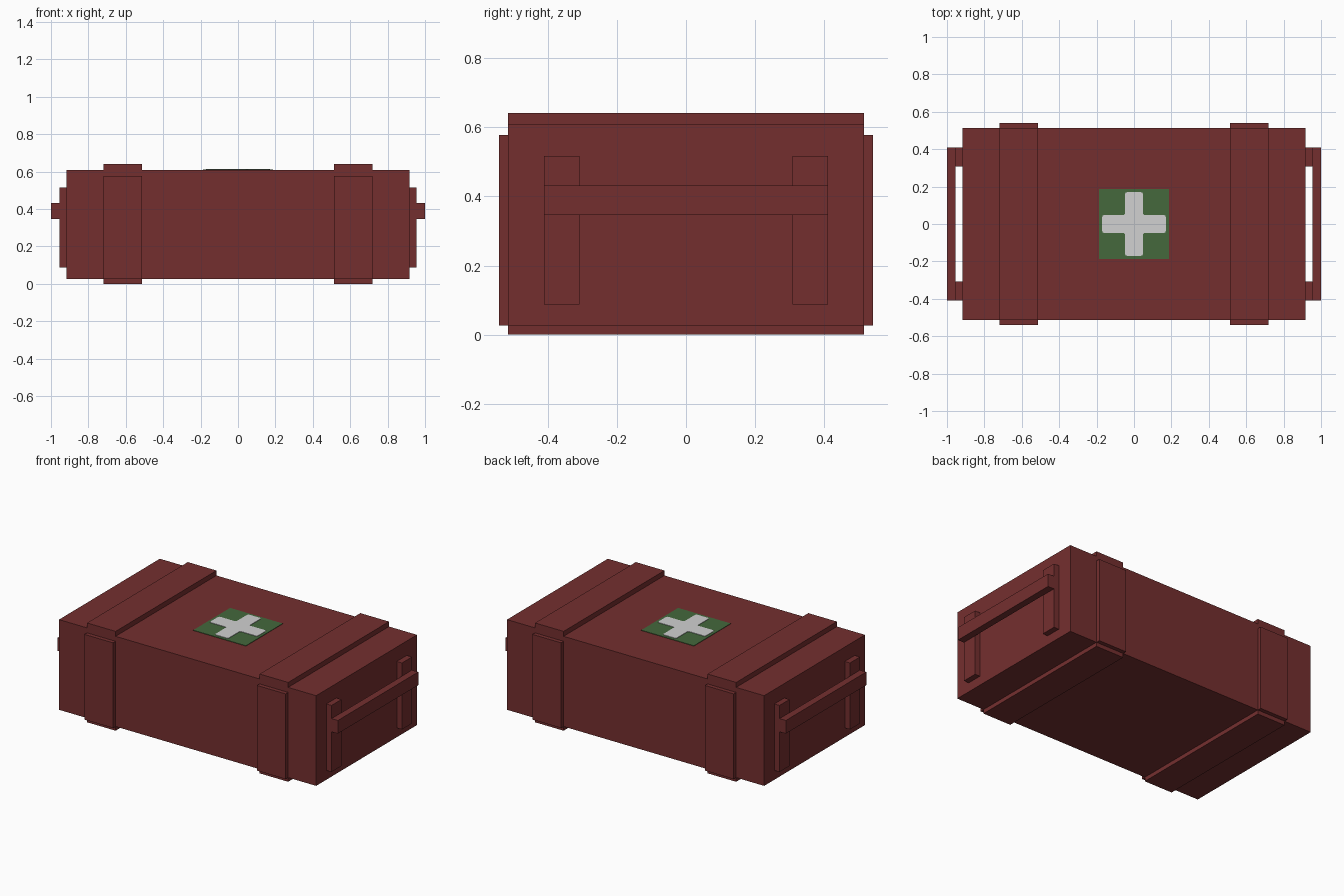
import bpy, bmesh

if "Cube" in bpy.data.objects:
    bpy.data.objects.remove(bpy.data.objects["Cube"])


def mat(name, r, g, b):
    m = bpy.data.materials.new(name)
    m.diffuse_color = (r, g, b, 1)
    m.use_nodes = True
    m.node_tree.nodes["Principled BSDF"].inputs["Base Color"].default_value = m.diffuse_color
    return m


RED = mat("dark red paint", 0.175, 0.028, 0.028)
GREEN = mat("sign green", 0.058, 0.14, 0.046)
WHITE = mat("sign white", 0.64, 0.64, 0.64)


def finish(name, bm, material):
    bmesh.ops.recalc_face_normals(bm, faces=bm.faces)
    me = bpy.data.meshes.new(name)
    bm.to_mesh(me)
    bm.free()
    me.materials.append(material)
    ob = bpy.data.objects.new(name, me)
    bpy.context.collection.objects.link(ob)
    return ob


def box(name, x, y, z, material=RED):
    """Box from (min, max) ranges on each axis."""
    bm = bmesh.new()
    bmesh.ops.create_cube(bm, size=1)
    for v in bm.verts:
        v.co = [r[0] if c < 0 else r[1] for c, r in zip(v.co, (x, y, z))]
    return finish(name, bm, material)


def span(s, a, b):
    return tuple(sorted((s * a, s * b)))


# Crate body
box("crate_body", (-0.918, 0.918), (-0.514, 0.514), (0.027, 0.609))

for s, side in ((-1, "left"), (1, "right")):
    # Battens wrapped around the crate
    bx = span(s, 0.514, 0.718)
    box(side + "_top_batten", bx, (-0.514, 0.514), (0.609, 0.641))
    box(side + "_bottom_batten", bx, (-0.514, 0.514), (0.0, 0.027))
    for t, end in ((-1, "front"), (1, "back")):
        box(f"{side}_{end}_batten", bx, span(t, 0.514, 0.54), (0.027, 0.577))
        # Handle mounts
        box(f"{side}_{end}_handle_mount", span(s, 0.918, 0.955),
            span(t, 0.308, 0.41), (0.087, 0.516))
    # Handle bar
    box(side + "_handle_bar", span(s, 0.955, 1.0), (-0.41, 0.41), (0.346, 0.431))

# Painted sign: green square with a white cross
box("green_sign", (-0.188, 0.188), (-0.188, 0.188), (0.609, 0.612), GREEN)

a, b = 0.048, 0.17
quarter = [(b, -a), (b, a), (a, a)]
bm = bmesh.new()
points = []
for k in range(4):
    points += quarter
    quarter = [(-y, x) for x, y in quarter]
face = bm.faces.new([bm.verts.new((x, y, 0.612)) for x, y in points])
bmesh.ops.bevel(bm, geom=bm.verts[:], offset=0.01, segments=2, profile=0.5,
                affect='VERTICES')
ext = bmesh.ops.extrude_face_region(bm, geom=bm.faces[:])
for v in ext["geom"]:
    if isinstance(v, bmesh.types.BMVert):
        v.co.z += 0.003
finish("white_cross", bm, WHITE)
